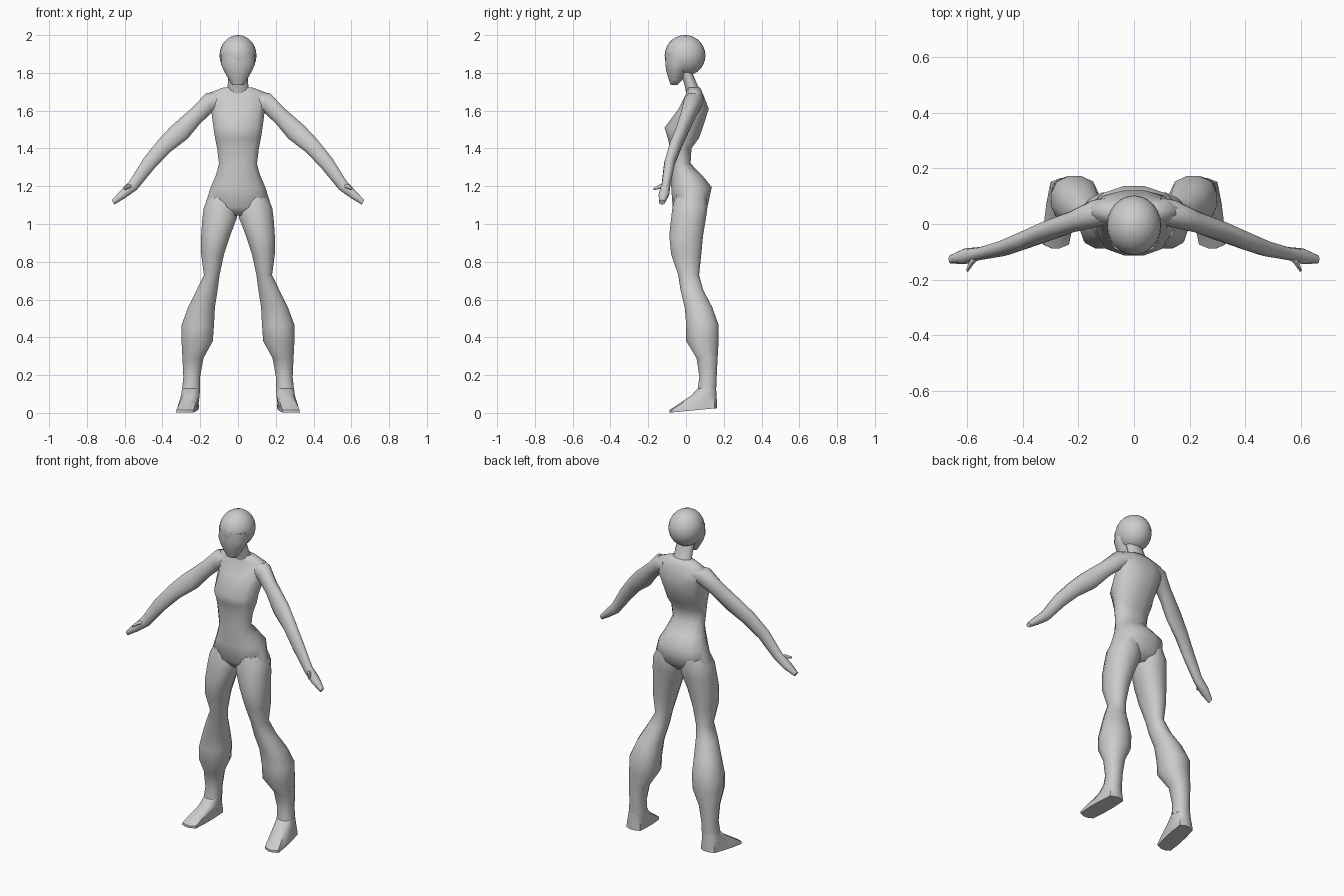
import bpy, bmesh, math
from mathutils import Vector


def ring(c, a, b, n, p):
    """Rounded-box loop around c with half axes a and b; p sets the boxiness."""
    pts = []
    for i in range(n):
        t = 2 * math.pi * (i + 0.5) / n
        u, v = math.cos(t), math.sin(t)
        s = (abs(u) ** p + abs(v) ** p) ** (-1 / p)
        pts.append(c + a * u * s + b * v * s)
    return pts


def section(x0, z0, x1, z1, y0, y1, n=12, p=2.5, tilt=0.0):
    """Loop spanning two points in the xz plane and a y range."""
    c = Vector(((x0 + x1) / 2, (y0 + y1) / 2, (z0 + z1) / 2))
    a = Vector(((x1 - x0) / 2, 0, (z1 - z0) / 2))
    b = Vector((0, (y1 - y0) / 2, tilt))
    return ring(c, a, b, n, p)


def loft(name, loops, mirror=False, angle=60):
    bm = bmesh.new()
    rows = [[bm.verts.new(v) for v in loop] for loop in loops]
    n = len(rows[0])
    for r, s in zip(rows, rows[1:]):
        for i in range(n):
            j = (i + 1) % n
            bm.faces.new((r[i], r[j], s[j], s[i]))
    bm.faces.new(rows[0])
    bm.faces.new(rows[-1])
    bmesh.ops.recalc_face_normals(bm, faces=bm.faces)
    me = bpy.data.meshes.new(name)
    bm.to_mesh(me)
    bm.free()
    ob = bpy.data.objects.new(name, me)
    bpy.context.collection.objects.link(ob)
    smooth(ob, angle)
    if mirror:
        m = ob.modifiers.new("Mirror", 'MIRROR')
        m.use_mirror_merge = False
    return ob


def smooth(ob, angle=60):
    bpy.ops.object.select_all(action='DESELECT')
    ob.select_set(True)
    bpy.context.view_layer.objects.active = ob
    bpy.ops.object.shade_smooth_by_angle(angle=math.radians(angle))


def level(z, w, y0, y1, **kw):
    return section(-w, z, w, z, y0, y1, **kw)


# torso: height, half width, front, back
loft("torso", [level(*r) for r in (
    (1.045, .05, -.04, .075), (1.09, .18, -.072, .115), (1.195, .147, -.08, .138),
    (1.26, .118, -.083, .085), (1.32, .102, -.083, .025), (1.40, .112, -.085, .03),
    (1.455, .123, -.098, .07), (1.51, .132, -.115, .09), (1.61, .145, -.04, .122),
    (1.69, .165, .0, .09), (1.722, .08, .008, .075))])

# neck
loft("neck", [level(*r, p=2) for r in (
    (1.69, .062, .0, .085), (1.74, .056, -.01, .06), (1.80, .054, -.03, .035),
    (1.85, .05, -.05, .03))])

# skull and jaw
bpy.ops.mesh.primitive_uv_sphere_add(segments=24, ring_count=14, radius=1,
                                     location=(0, -.005, 1.892))
skull = bpy.context.object
skull.name = "skull"
skull.scale = (.098, .108, .108)
smooth(skull)
loft("jaw", [level(*r, p=2.2) for r in (
    (1.90, .092, -.111, .04), (1.845, .092, -.111, .03), (1.81, .076, -.106, .01),
    (1.765, .05, -.092, -.015), (1.737, .03, -.082, -.045))])

# legs: height, inner x, outer x, front, back
leg = [section(a, z, b, z, f, k) for z, a, b, f, k in (
    (1.14, .02, .155, -.06, .11), (1.09, .0, .182, -.073, .115), (1.03, .005, .19, -.08, .107),
    (.94, .04, .196, -.09, .092), (.84, .073, .196, -.08, .082), (.73, .097, .181, -.042, .07),
    (.65, .107, .22, -.03, .092), (.56, .121, .265, -.008, .14), (.465, .126, .30, .0, .174),
    (.38, .132, .30, .0, .174), (.29, .182, .295, .055, .168), (.19, .20, .29, .07, .163),
    (.115, .20, .298, .06, .16))]
loft("leg", leg, mirror=True)

# feet: leaning loops from the ankle down to the sole
foot = [section(a, z, b, z, f, k, p=p, tilt=t) for z, a, b, f, k, p, t in (
    (.13, .20, .297, .062, .16, 2.5, 0), (.09, .203, .302, .025, .162, 3, 0),
    (.028, .215, .318, -.088, .165, 6, .013), (.013, .215, .32, -.088, .165, 6, .012))]
for loop in foot[2:]:
    for v in loop:
        v.x += (.04 - v.y) * .12
loft("foot", foot, mirror=True, angle=50)

# arms and hands: upper edge x z, lower edge x z, front, back
arm = [section(*r, n=10, p=2.2) for r in (
    (.10, 1.70, .09, 1.61, .0, .095), (.17, 1.695, .135, 1.59, -.015, .085),
    (.24, 1.62, .20, 1.53, -.03, .05), (.355, 1.52, .265, 1.45, -.06, .01),
    (.42, 1.45, .36, 1.378, -.09, -.022), (.50, 1.35, .44, 1.295, -.116, -.058),
    (.575, 1.228, .535, 1.18, -.13, -.083), (.625, 1.175, .595, 1.138, -.145, -.088),
    (.668, 1.127, .655, 1.102, -.142, -.112))]
loft("arm", arm, mirror=True)

# thumbs
path = [((.565, -.115, 1.20), .014), ((.587, -.142, 1.197), .012), ((.602, -.17, 1.185), .006)]
loft("thumb", [ring(Vector(c), Vector((.7, .5, 0)) * r, Vector((0, 0, r)), 6, 2)
               for c, r in path], mirror=True)
